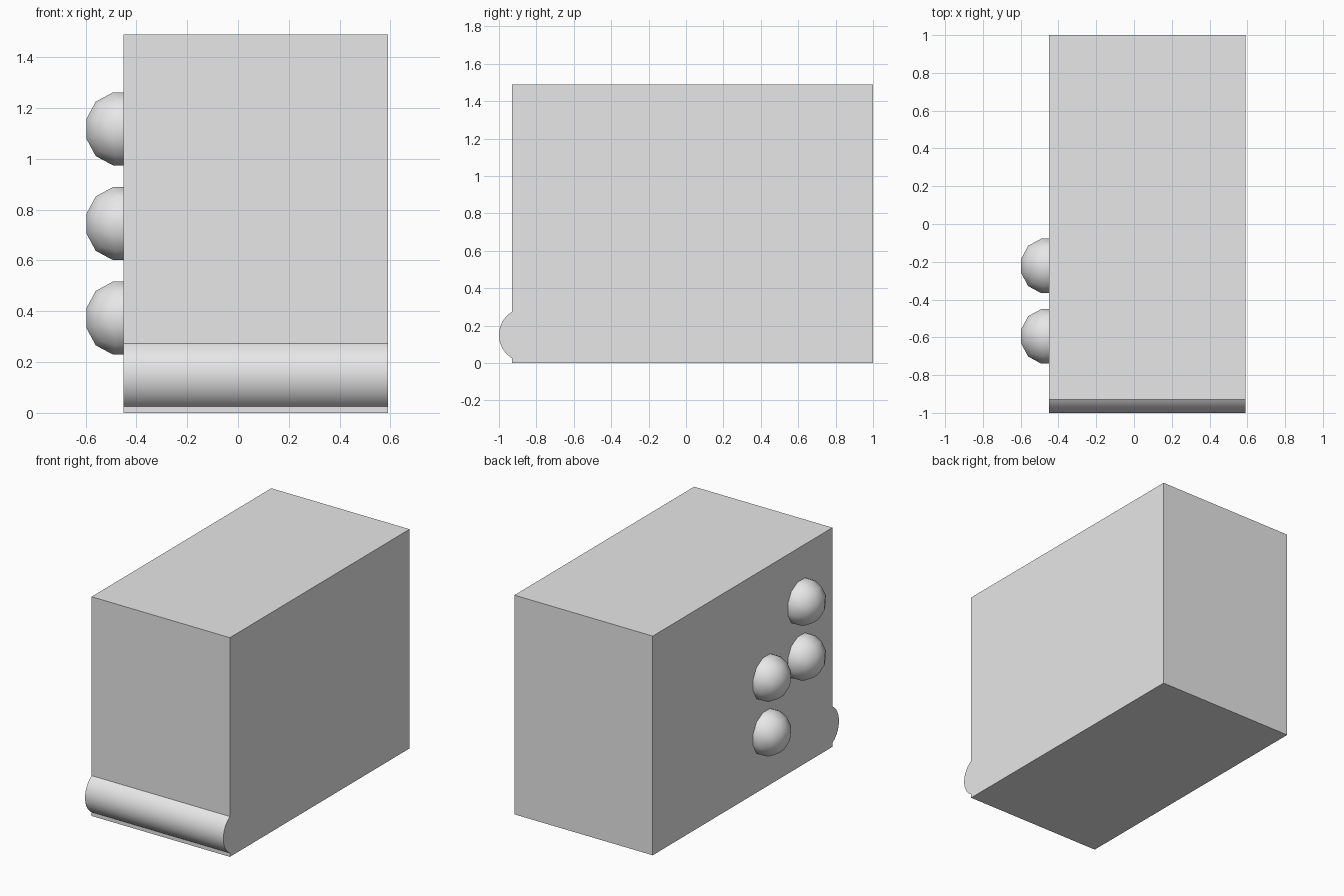
import bpy, bmesh, math
from mathutils import Vector

if "Cube" in bpy.data.objects:
    bpy.data.objects.remove(bpy.data.objects["Cube"], do_unlink=True)

LEFT, RIGHT = -0.45, 0.59
FRONT, BACK, TOP = -0.93, 1.0, 1.49

grey = bpy.data.materials.new("plain grey")
grey.use_nodes = True
grey.diffuse_color = (0.8, 0.8, 0.8, 1)
grey.node_tree.nodes["Principled BSDF"].inputs["Base Color"].default_value = (0.8, 0.8, 0.8, 1)


def finish(name, bm, smooth_angle=None):
    bmesh.ops.recalc_face_normals(bm, faces=bm.faces)
    mesh = bpy.data.meshes.new(name)
    bm.to_mesh(mesh)
    bm.free()
    mesh.materials.append(grey)
    obj = bpy.data.objects.new(name, mesh)
    bpy.context.collection.objects.link(obj)
    if smooth_angle:
        bpy.ops.object.select_all(action='DESELECT')
        obj.select_set(True)
        bpy.context.view_layer.objects.active = obj
        bpy.ops.object.shade_smooth_by_angle(angle=math.radians(smooth_angle))


# Main block
bm = bmesh.new()
bmesh.ops.create_cube(bm, size=1)
for v in bm.verts:
    v.co.x = LEFT if v.co.x < 0 else RIGHT
    v.co.y = FRONT if v.co.y < 0 else BACK
    v.co.z = 0 if v.co.z < 0 else TOP
finish("body_block", bm)

# Rounded bar along the lower front edge
bm = bmesh.new()
radius, steps, bar_y, bar_z = 0.145, 24, -0.855, 0.15
half = math.acos((bar_y - FRONT) / radius)
arc = []
for i in range(steps + 1):
    a = half * (2 * i / steps - 1)
    arc.append(bm.verts.new((LEFT, bar_y - radius * math.cos(a), bar_z + radius * math.sin(a))))
cap = bm.faces.new(arc)
ext = bmesh.ops.extrude_face_region(bm, geom=[cap], use_keep_orig=True)
bmesh.ops.translate(bm, vec=(RIGHT - LEFT, 0, 0),
                    verts=[g for g in ext["geom"] if isinstance(g, bmesh.types.BMVert)])
finish("front_bar", bm, 30)


# Studs: cubes rounded into spheres, cut off at the side of the block
def stud(name, y, z):
    bm = bmesh.new()
    bmesh.ops.create_cube(bm, size=2)
    bmesh.ops.subdivide_edges(bm, edges=bm.edges[:], cuts=2, use_grid_fill=True)
    centre = Vector((LEFT - 0.003, y, z))
    for v in bm.verts:
        v.co = Vector([math.tan(c * math.pi / 4) for c in v.co]).normalized() * 0.154 + centre
    bmesh.ops.bisect_plane(bm, geom=bm.verts[:] + bm.edges[:] + bm.faces[:],
                           plane_co=(LEFT, 0, 0), plane_no=(1, 0, 0), clear_outer=True)
    finish(name, bm, 60)


for i, (y, z) in enumerate([(-0.595, 1.118), (-0.595, 0.745), (-0.222, 0.745), (-0.222, 0.373)]):
    stud(f"side_stud_{i + 1}", y, z)
